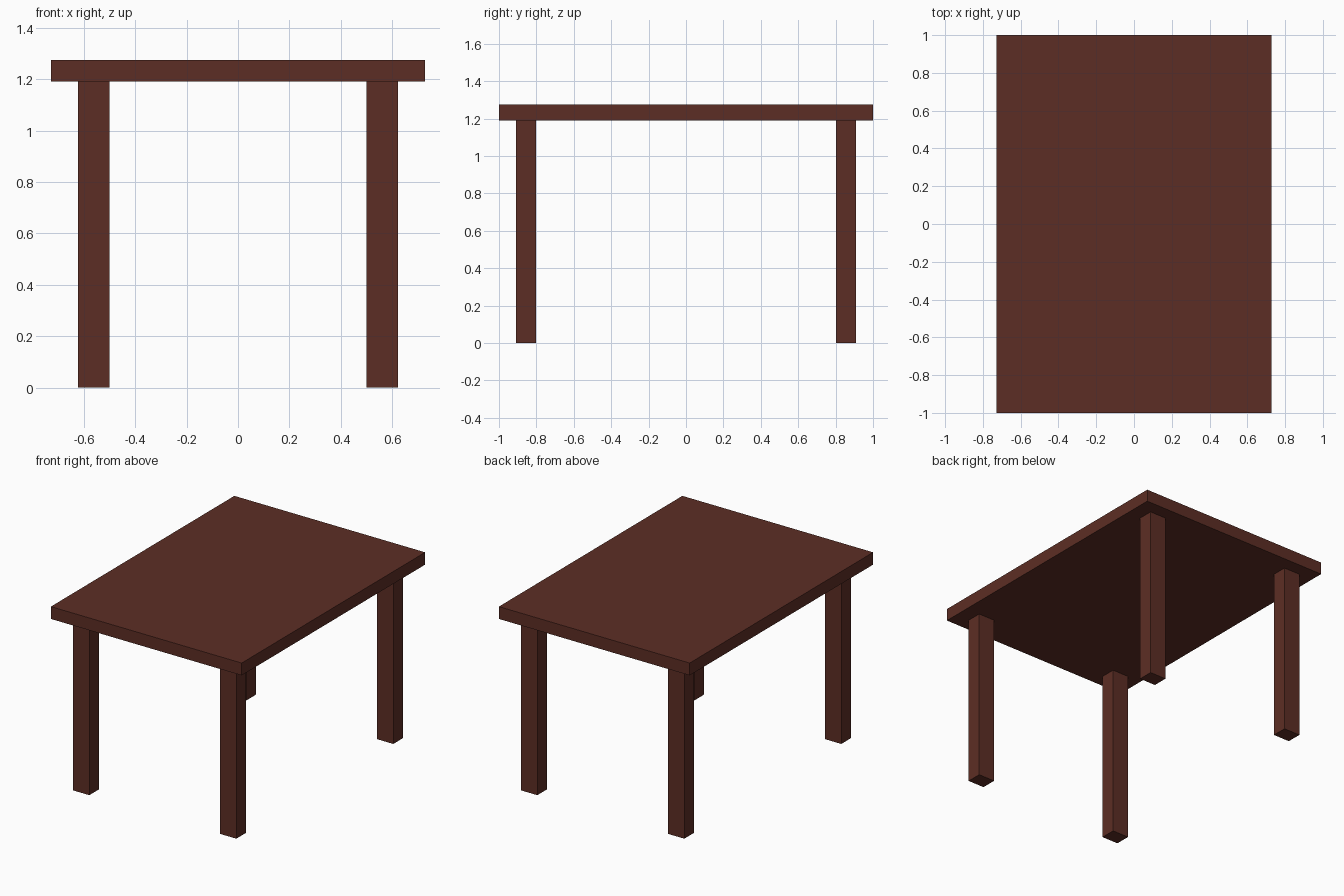
import bpy

if "Cube" in bpy.data.objects:
    bpy.data.objects.remove(bpy.data.objects["Cube"])

# Single dark wood colour
wood = bpy.data.materials.new("dark_brown_wood")
wood.diffuse_color = (0.108, 0.027, 0.018, 1.0)
wood.use_nodes = True
wood.node_tree.nodes["Principled BSDF"].inputs["Base Color"].default_value = wood.diffuse_color


def box(name, lo, hi):
    """Axis-aligned box between two corners."""
    centre = [(a + b) / 2 for a, b in zip(lo, hi)]
    size = [b - a for a, b in zip(lo, hi)]
    bpy.ops.mesh.primitive_cube_add(size=1, location=centre)
    obj = bpy.context.object
    obj.name = obj.data.name = name
    obj.scale = size
    bpy.ops.object.transform_apply(location=False, rotation=False, scale=True)
    obj.data.materials.append(wood)
    return obj


LEG_TOP, TABLE_TOP = 1.19, 1.275

# Table top slab
box("table_top", (-0.728, -1.0, LEG_TOP), (0.728, 1.0, TABLE_TOP))

# Four straight legs, inset from the corners
for y_name, sy in (("front", -1), ("back", 1)):
    for x_name, sx in (("left", -1), ("right", 1)):
        xs = sorted((sx * 0.499, sx * 0.623))
        ys = sorted((sy * 0.803, sy * 0.908))
        box(f"{y_name}_{x_name}_leg", (xs[0], ys[0], 0), (xs[1], ys[1], LEG_TOP))
